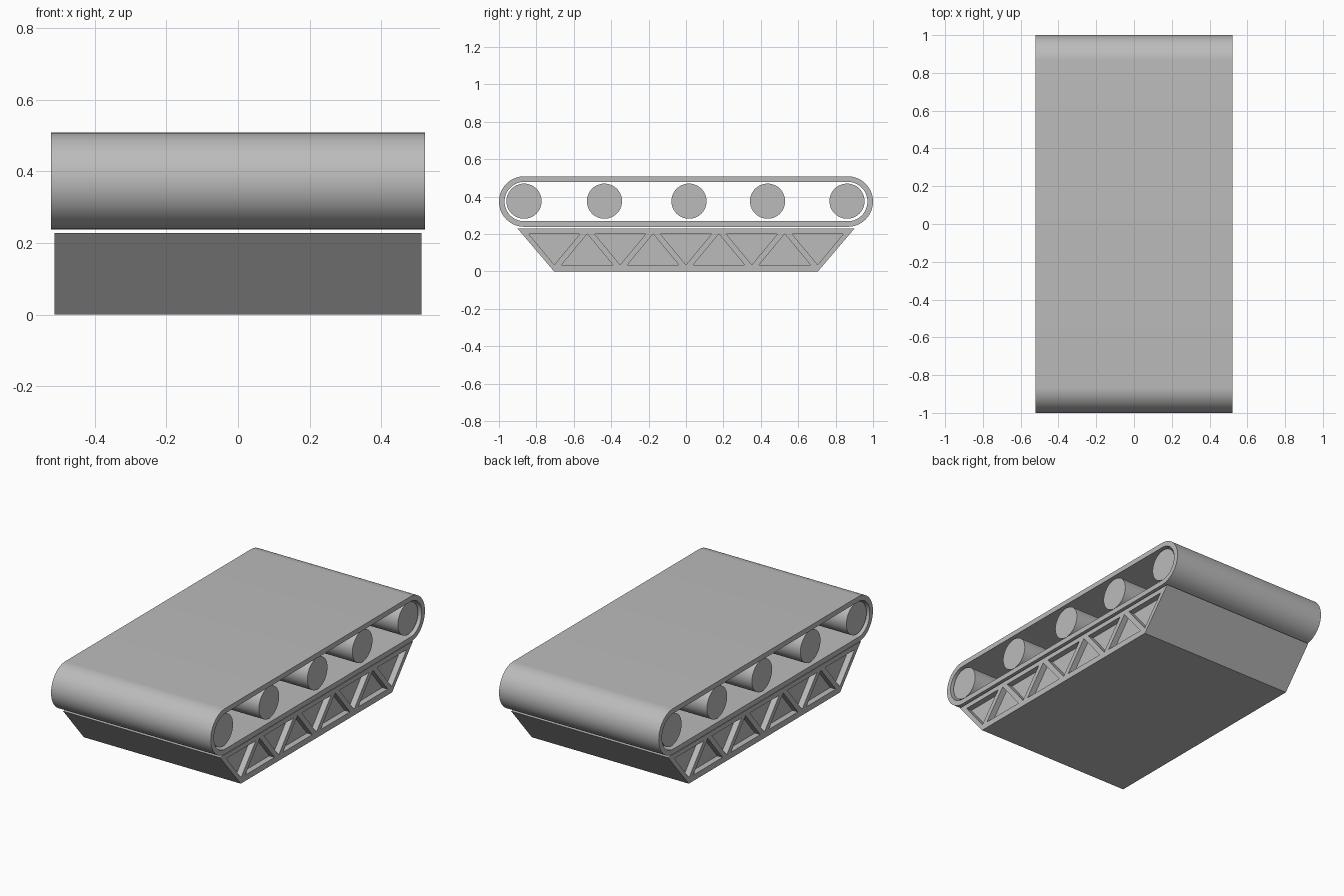
import bpy, bmesh
from math import cos, sin, pi

if "Cube" in bpy.data.objects:
    bpy.data.objects.remove(bpy.data.objects["Cube"])

# Mid-dark grey shared by all parts
grey = bpy.data.materials.new("dark_grey")
grey.diffuse_color = (0.5, 0.5, 0.5, 1)
grey.use_nodes = True
grey.node_tree.nodes["Principled BSDF"].inputs["Base Color"].default_value = grey.diffuse_color

def add_prism(bm, profile, x0, x1):
    """Solid with a (y, z) profile, running from x0 to x1."""
    a = [bm.verts.new((x0, y, z)) for y, z in profile]
    b = [bm.verts.new((x1, y, z)) for y, z in profile]
    bm.faces.new(a)
    bm.faces.new(b[::-1])
    n = len(a)
    for i in range(n):
        j = (i + 1) % n
        bm.faces.new((a[i], b[i], b[j], a[j]))

def finish(bm, name, smooth=False):
    bmesh.ops.recalc_face_normals(bm, faces=bm.faces)
    mesh = bpy.data.meshes.new(name)
    bm.to_mesh(mesh)
    bm.free()
    mesh.materials.append(grey)
    ob = bpy.data.objects.new(name, mesh)
    bpy.context.collection.objects.link(ob)
    if smooth:
        bpy.ops.object.select_all(action='DESELECT')
        bpy.context.view_layer.objects.active = ob
        ob.select_set(True)
        bpy.ops.object.shade_smooth_by_angle(angle=pi / 6)
    return ob

def stadium(half, r, zc, steps=32):
    pts = []
    for side in (1, -1):
        for i in range(steps + 1):
            t = -pi / 2 + pi * i / steps
            pts.append((side * (half + r * cos(t)), zc + side * r * sin(t)))
    return pts

AXLE_Z = 0.373

# Conveyor belt: hollow stadium loop
bm = bmesh.new()
W = 0.522
loops = [[bm.verts.new((x, y, z)) for y, z in stadium(0.865, r, AXLE_Z)]
         for x, r in ((-W, 0.135), (W, 0.135), (W, 0.105), (-W, 0.105))]
n = len(loops[0])
for k in range(4):
    p, q = loops[k], loops[(k + 1) % 4]
    for i in range(n):
        j = (i + 1) % n
        bm.faces.new((p[i], q[i], q[j], p[j]))
finish(bm, "belt", True)

# Rollers
for k, y in enumerate((-0.866, -0.436, 0.016, 0.436, 0.861)):
    bm = bmesh.new()
    circle = [(y + 0.094 * cos(2 * pi * i / 48), AXLE_Z + 0.002 + 0.094 * sin(2 * pi * i / 48))
              for i in range(48)]
    add_prism(bm, circle, -0.508, 0.508)
    finish(bm, f"roller_{k + 1}", True)

# Base: trapezoid block
B = 0.513
bm = bmesh.new()
add_prism(bm, [(-0.706, 0), (0.706, 0), (0.90, 0.228), (-0.90, 0.228)], -B, B)
base = finish(bm, "base")

# Truss pockets: alternating triangles recessed into both sides
bm = bmesh.new()
DEPTH = 0.035
for k in range(-4, 5):
    c = k * 0.176
    wide, tip = (0.2, 0.035) if k % 2 == 0 else (0.035, 0.2)
    tri = [(c - 0.137, wide), (c + 0.137, wide), (c, tip)]
    add_prism(bm, tri, B - DEPTH, B + 0.1)
    add_prism(bm, tri, -B - 0.1, -B + DEPTH)
cutter = finish(bm, "pocket_cutter")
cutter.hide_render = True
mod = base.modifiers.new("pockets", 'BOOLEAN')
mod.operation = 'DIFFERENCE'
mod.solver = 'EXACT'
mod.object = cutter
bpy.ops.object.select_all(action='DESELECT')
bpy.context.view_layer.objects.active = base
base.select_set(True)
bpy.ops.object.modifier_apply(modifier=mod.name)
bpy.data.objects.remove(cutter)
